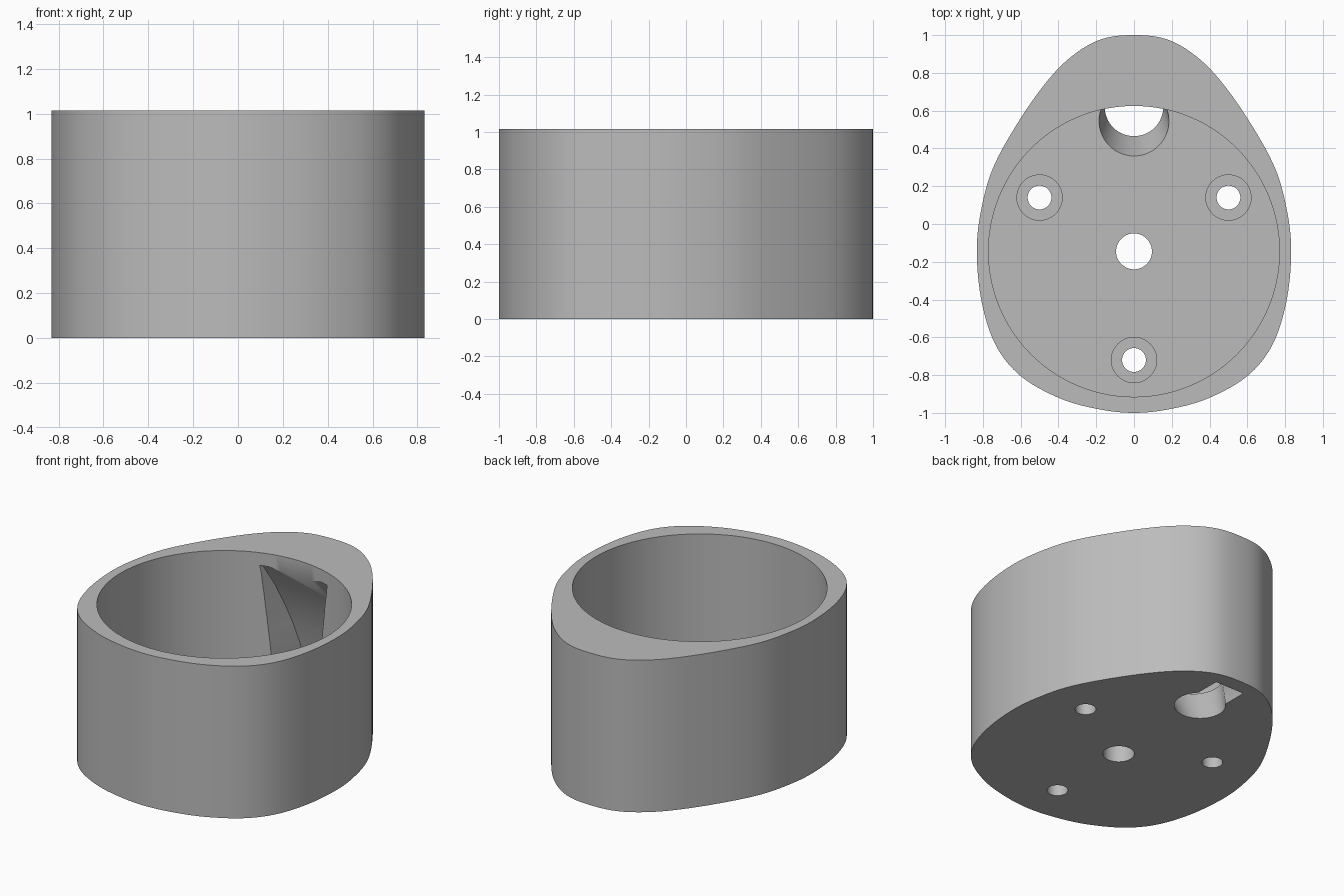
import bpy
import bmesh
import math
from mathutils import Vector

cube = bpy.data.objects.get("Cube")
if cube:
    bpy.data.objects.remove(cube, do_unlink=True)

HEIGHT = 1.015
FLOOR = 0.22
CENTRE_Y = -0.145

grey = bpy.data.materials.new("plain_grey")
grey.use_nodes = True
grey.diffuse_color = (0.5, 0.5, 0.5, 1)
grey.node_tree.nodes["Principled BSDF"].inputs["Base Color"].default_value = (0.5, 0.5, 0.5, 1)


def loft(name, rings):
    """Closed solid through a stack of rings with equal point counts."""
    bm = bmesh.new()
    loops = [[bm.verts.new(p) for p in ring] for ring in rings]
    for low, high in zip(loops, loops[1:]):
        for i in range(len(low)):
            j = (i + 1) % len(low)
            bm.faces.new((low[i], low[j], high[j], high[i]))
    bm.faces.new(loops[0][::-1])
    bm.faces.new(loops[-1])
    bmesh.ops.recalc_face_normals(bm, faces=bm.faces)
    mesh = bpy.data.meshes.new(name)
    bm.to_mesh(mesh)
    bm.free()
    mesh.materials.append(grey)
    obj = bpy.data.objects.new(name, mesh)
    bpy.context.collection.objects.link(obj)
    return obj


def circle(x, y, z, r, n):
    return [(x + r * math.cos(a), y + r * math.sin(a), z)
            for a in (math.tau * i / n for i in range(n))]


def cylinder(name, x, y, r, z0, z1, n=64):
    return loft(name, [circle(x, y, z0, r, n), circle(x, y, z1, r, n)])


def smooth_loop(points, steps):
    """Closed Catmull-Rom curve through the points."""
    result, n = [], len(points)
    for i in range(n):
        a, b, c, d = (Vector(points[(i + k) % n]) for k in (-1, 0, 1, 2))
        for s in range(steps):
            t = s / steps
            result.append(0.5 * (2 * b + (c - a) * t + (2 * a - 5 * b + 4 * c - d) * t ** 2
                                 + (3 * b - a - 3 * c + d) * t ** 3))
    return result


# Egg-shaped outer body
half = [(0.2, -0.978), (0.4, -0.92), (0.6, -0.805), (0.73, -0.645), (0.805, -0.42),
        (0.832, -0.16), (0.812, 0.06), (0.745, 0.3), (0.6, 0.56), (0.44, 0.78),
        (0.3, 0.91), (0.16, 0.982)]
outline = smooth_loop([(0, -1)] + half + [(0, 1)] + [(-x, y) for x, y in half[::-1]], 8)
body = loft("egg_shaped_cup", [[(p.x, p.y, z) for p in outline] for z in (0, HEIGHT)])

# Round cavity and centre hole
cutters = [cylinder("cavity", 0, CENTRE_Y, 0.77, FLOOR, 1.2, 128),
           cylinder("centre_hole", 0, CENTRE_Y, 0.095, -0.1, 0.4)]

# Counterbored screw holes
for x, y in ((0.5, 0.14), (-0.5, 0.14), (0, -0.72)):
    cutters.append(cylinder("screw_hole", x, y, 0.063, -0.1, 0.4, 48))
    cutters.append(cylinder("counterbore", x, y, 0.12, FLOOR - 0.08, 0.4, 48))

# Tilted, flaring outlet through the floor
rings = []
for z in (-0.06, 0.4):
    t = z / FLOOR
    rings.append(circle(0, 0.62 - 0.075 * t, z, 0.155 + 0.03 * t, 64))
cutters.append(loft("outlet", rings))

# Curved chute behind the outlet: height, front half width, front y, back half width, back y
rings = []
for z, fw, fy, bw, by in ((-0.06, 0.105, 0.63, 0.105, 0.907), (0, 0.107, 0.62, 0.107, 0.9),
                          (FLOOR, 0.17, 0.58, 0.115, 0.865), (0.35, 0.186, 0.57, 0.125, 0.833),
                          (0.49, 0.2, 0.57, 0.152, 0.797), (0.62, 0.214, 0.565, 0.18, 0.755),
                          (0.78, 0.232, 0.56, 0.213, 0.687), (0.93, 0.25, 0.55, 0.248, 0.605)):
    rings.append([(-fw, fy, z), (fw, fy, z), (bw, by, z), (-bw, by, z)])
cutters.append(loft("chute", rings))

# Carve the body
for cutter in cutters:
    cutter.hide_render = True
    mod = body.modifiers.new(cutter.name, "BOOLEAN")
    mod.operation = "DIFFERENCE"
    mod.solver = "EXACT"
    mod.object = cutter
bpy.context.view_layer.update()
carved = bpy.data.meshes.new_from_object(body.evaluated_get(bpy.context.evaluated_depsgraph_get()))
body.modifiers.clear()
body.data = carved
for cutter in cutters:
    bpy.data.objects.remove(cutter, do_unlink=True)

# Smooth walls with sharp rims
bpy.ops.object.select_all(action="DESELECT")
body.select_set(True)
bpy.context.view_layer.objects.active = body
bpy.ops.object.shade_smooth_by_angle(angle=math.radians(30))
